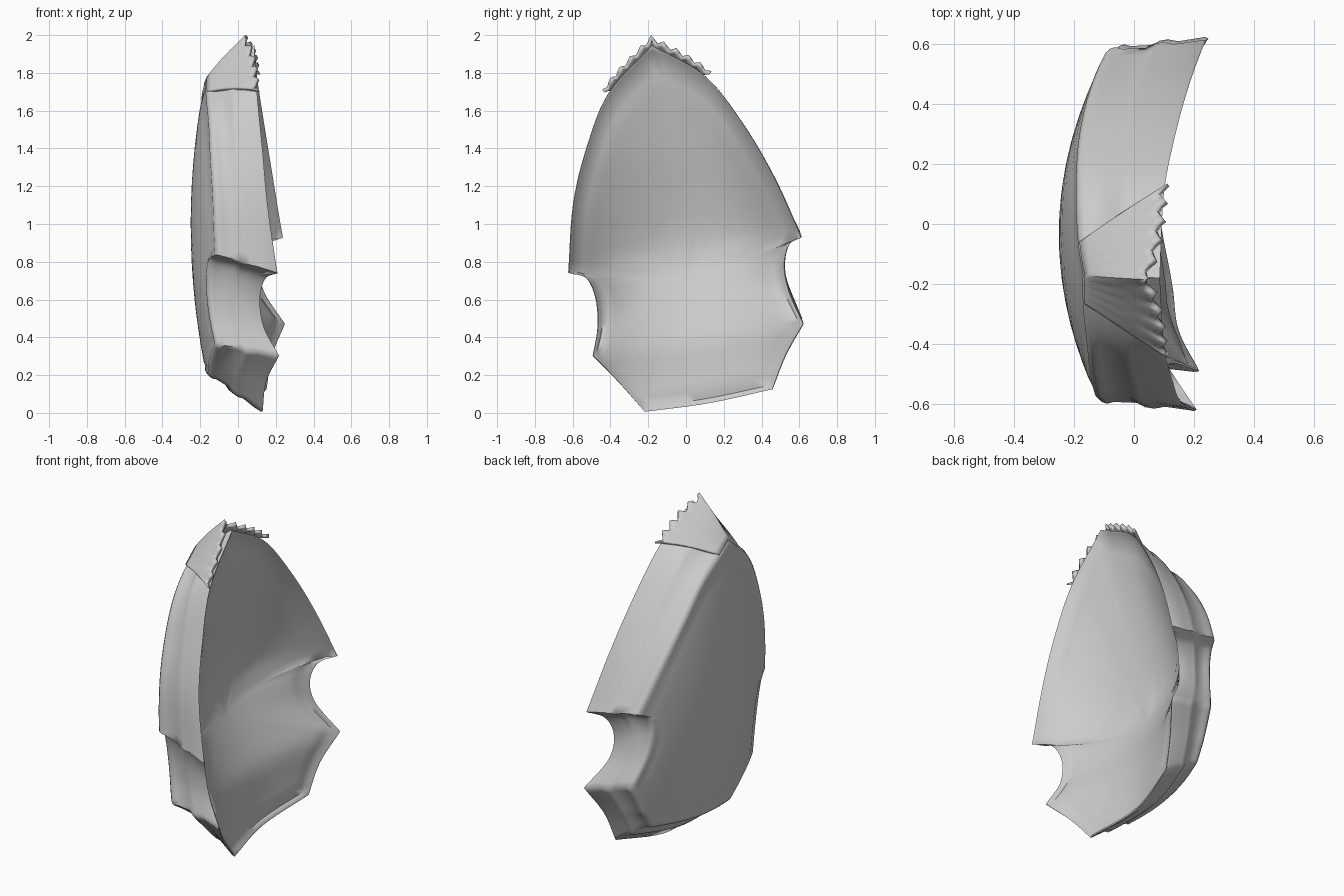
import bpy, bmesh, math

if "Cube" in bpy.data.objects:
    bpy.data.objects.remove(bpy.data.objects["Cube"])

# Front outline: runs between sharp corners as (y, z, x), starting at the peak
RUNS = [
    [(-.18, 1.95, .085), (.1, 1.79, .1), (.3, 1.54, .14), (.47, 1.25, .19), (.615, .93, .245)],
    [(.615, .93, .245), (.55, .89, .16), (.525, .78, .12), (.55, .64, .14), (.625, .47, .25)],
    [(.625, .47, .25), (.53, .30, .18), (.46, .12, .15)],
    [(.46, .12, .15), (.12, .045, .08), (-.22, 0, .13)],
    [(-.22, 0, .13), (-.36, .16, .15), (-.495, .3, .22)],
    [(-.495, .3, .22), (-.47, .45, .14), (-.48, .6, .12), (-.53, .71, .15), (-.625, .74, .215)],
    [(-.625, .74, .215), (-.6, 1.1, .16), (-.53, 1.4, .13), (-.41, 1.7, .1), (-.18, 1.95, .085)],
]
STEP = 6


def spline(pts):
    ext = [tuple(2 * a - b for a, b in zip(pts[0], pts[1]))] + pts
    ext.append(tuple(2 * a - b for a, b in zip(pts[-1], pts[-2])))
    out = []
    for i in range(1, len(ext) - 2):
        for j in range(STEP):
            t = j / STEP
            out.append(tuple(.5 * (2 * b + (c - a) * t + (2 * a - 5 * b + 4 * c - d) * t * t
                                   + (3 * b - a - 3 * c + d) * t ** 3)
                             for a, b, c, d in zip(*ext[i - 1:i + 3])))
    return out


def lerp_table(v, table):
    for (a, fa), (b, fb) in zip(table, table[1:]):
        if v <= b:
            return fa + (fb - fa) * (v - a) / (b - a)
    return table[-1][1]


OUT = [p for run in RUNS for p in spline(run)]
N = len(OUT)
CENTRE = (0, .7)


def back_x(y, z):
    return -.25 + .43 * y * y + .03 * y + .13 * (z - 1) ** 2


def front_x(y, z):
    # hollow face with creases running slightly uphill from notch to notch
    return .6 * y * y + lerp_table(z - .15 * y, [
        (-.2, .1), (0, .09), (.2, .06), (.36, .05), (.4, .04), (.6, -.04), (.76, -.105),
        (.88, -.125), (1, -.108), (1.4, -.025), (1.95, .065), (2.2, .08)])


def band(k, t, off=0):
    """Point on the side band: k along the outline, t from back (0) to front (1)."""
    i = math.floor(k)
    f = k - i
    y, z, x = (a + (b - a) * f for a, b in zip(OUT[i % N], OUT[(i + 1) % N]))
    yb = y * .95
    zb = lerp_table(z, [(-.1, .13), (0, .2), (.3, .36), (.75, .85), (1.95, 1.77), (2.1, 1.9)])
    xb = back_x(yb, zb)
    s, tc = 1 + off, min(t, 1)
    return (xb + (x - xb) * t, (yb + (y - yb) * tc) * s, .95 + (zb + (z - zb) * tc - .95) * s)


def inward(p, s, fn, drop=0):
    """Shrink an edge point to the centre, following a surface function."""
    x, y, z = p
    y2, z2 = CENTRE[0] + (y - CENTRE[0]) * s, CENTRE[1] + (z - CENTRE[1]) * s
    return (fn(y2, z2) + (x - fn(y, z)) * s ** 4 + drop, y2, z2)


def rim(p, width, fn, drop=0):
    """Like inward, by a constant distance."""
    d = math.hypot(p[1] - CENTRE[0], p[2] - CENTRE[1])
    return inward(p, 1 - width / d, fn, drop)


def make_object(name, bm, angle):
    bmesh.ops.recalc_face_normals(bm, faces=bm.faces)
    me = bpy.data.meshes.new(name)
    bm.to_mesh(me)
    bm.free()
    ob = bpy.data.objects.new(name, me)
    bpy.context.collection.objects.link(ob)
    bpy.ops.object.select_all(action='DESELECT')
    ob.select_set(True)
    bpy.context.view_layer.objects.active = ob
    bpy.ops.object.shade_smooth_by_angle(angle=math.radians(angle))
    return ob


# Shield body: back dome, lip, ribbed side band, rounded front rim and hollow front
INNER = (.1, .2, .3, .4, .5, .6, .7, .8, .88)
back_edge = [band(k, 0) for k in range(N)]
front_edge = [band(k, 1) for k in range(N)]
rings = [[inward(p, s, back_x) for p in back_edge] for s in INNER]
rings.append([rim(p, .035, back_x, .004) for p in back_edge])
rings.append([rim(p, .015, back_x, -.002) for p in back_edge])
for t, off in [(.02, 0), (.07, .006), (.14, -.008), (.38, -.014), (.46, .006), (.55, .008),
               (.66, -.008), (.96, 0)]:
    rings.append([band(k, t, off) for k in range(N)])
rings.append([rim(p, .006, front_x, .002) for p in front_edge])
rings.append([rim(p, .018, front_x, .002) for p in front_edge])
rings.append([rim(p, .032, front_x, -.014) for p in front_edge])
rings += [[inward(p, s, front_x) for p in front_edge] for s in reversed(INNER)]

bm = bmesh.new()
vr = [[bm.verts.new(p) for p in ring] for ring in rings]
for a, b in zip(vr, vr[1:]):
    for k in range(N):
        bm.faces.new((a[k], a[(k + 1) % N], b[(k + 1) % N], b[k]))
for ring, fn in ((vr[0], back_x), (vr[-1], front_x)):
    c = bm.verts.new((fn(*CENTRE), *CENTRE))
    for k in range(N):
        bm.faces.new((ring[k], ring[(k + 1) % N], c))
make_object("shield_body", bm, 60)

# Pleated fan cap over the peak, with a toothed front edge
bm = bmesh.new()
grid = []
NU, NV = 40, 10
for i in range(NU + 1):
    u = i / NU * 2 - 1
    saw = abs((round(u * 5, 4) % 1) * 2 - 1)
    mid = (1 - abs(u)) ** 3
    row = []
    for j in range(NV + 1):
        v = j / NV
        t = v * (.94 + .09 * saw - .21 * mid)
        x, y, z = band(u * (2.4 + 4.1 * v), t)
        dy, dz = y + .12, z - 1.2
        d = math.hypot(dy, dz)
        off = (.01 + .015 * math.sin(math.pi * v) * (1 - u * u) + v * .018
               + v ** 4 * .012 * saw + .044 * mid * v)
        row.append(bm.verts.new((x, y + dy / d * off, z + dz / d * off)))
    grid.append(row)
for a, b in zip(grid, grid[1:]):
    for j in range(NV):
        bm.faces.new((a[j], a[j + 1], b[j + 1], b[j]))
cap = make_object("peak_cap", bm, 40)
mod = cap.modifiers.new("thickness", 'SOLIDIFY')
mod.thickness = .02
mod.offset = -1 if cap.data.polygons[NU * NV // 2].normal.z > 0 else 1
